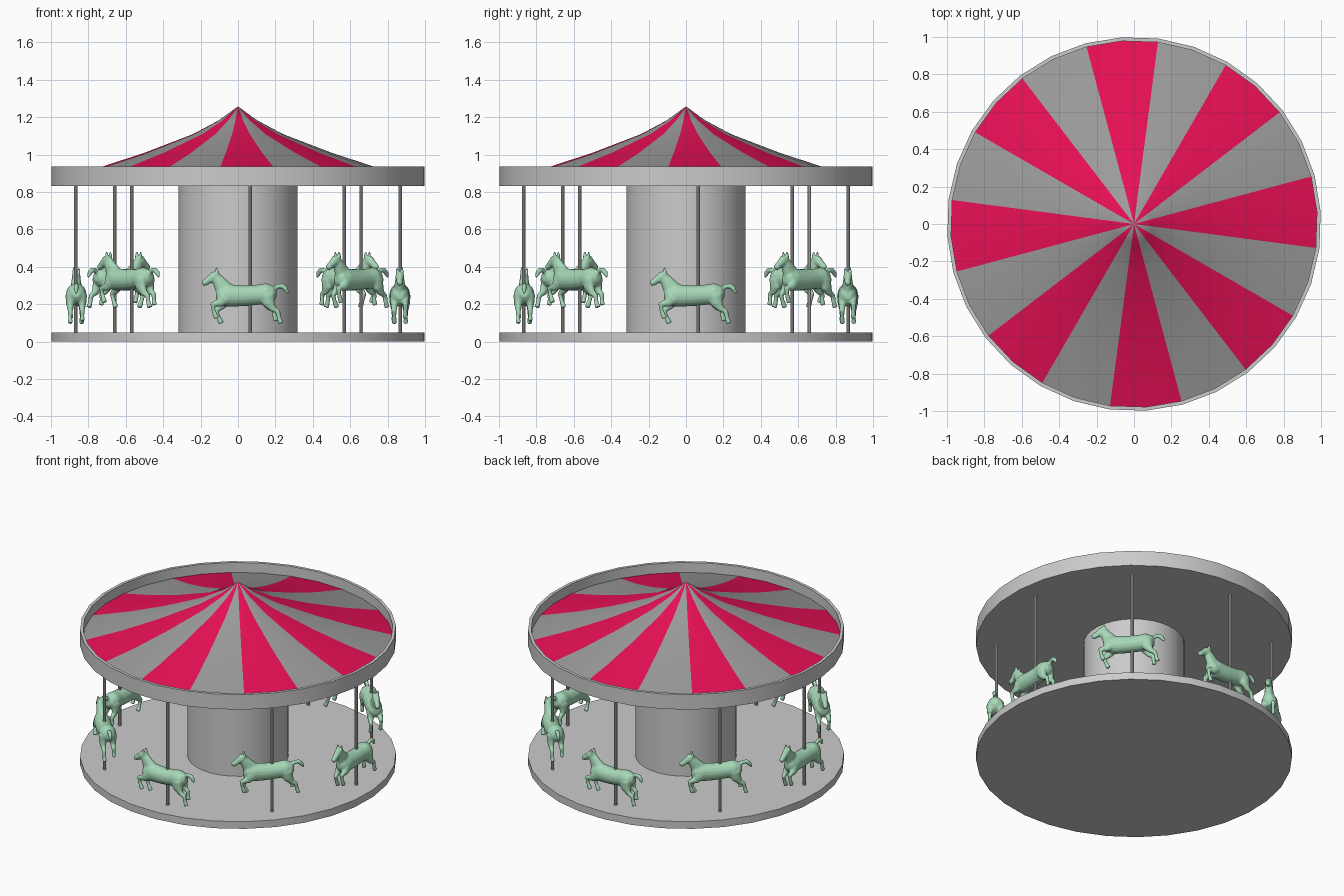
import bpy, bmesh
from math import radians, sin, cos, pi
from mathutils import Vector

if "Cube" in bpy.data.objects:
    bpy.data.objects.remove(bpy.data.objects["Cube"])

SIDES, TURN = 32, radians(-7.5)


def material(name, rgb):
    m = bpy.data.materials.new(name)
    m.diffuse_color = (*rgb, 1)
    m.use_nodes = True
    m.node_tree.nodes["Principled BSDF"].inputs["Base Color"].default_value = m.diffuse_color
    return m


def finish(name, bm, angle=35):
    bmesh.ops.recalc_face_normals(bm, faces=bm.faces)
    me = bpy.data.meshes.new(name)
    bm.to_mesh(me)
    bm.free()
    me.shade_smooth()
    me.set_sharp_from_angle(angle=radians(angle))
    ob = bpy.data.objects.new(name, me)
    bpy.context.collection.objects.link(ob)
    return ob


def lathe(name, profile, sides=SIDES, center=(0, 0), stripes=False):
    """Revolve (radius, z) points around a vertical axis."""
    bm = bmesh.new()
    rings = []
    for r, z in profile:
        if r == 0:
            rings.append([bm.verts.new((*center, z))] * sides)
        else:
            rings.append([bm.verts.new((center[0] + r * cos(TURN + 2 * pi * k / sides),
                                        center[1] + r * sin(TURN + 2 * pi * k / sides), z))
                          for k in range(sides)])
    for a, b in zip(rings, rings[1:]):
        for k in range(sides):
            j = (k + 1) % sides
            corners = list(dict.fromkeys((a[k], a[j], b[j], b[k])))
            f = bm.faces.new(corners)
            if stripes and (k // 2) % 2 == 0:
                f.material_index = 1
    return finish(name, bm)


def tube(bm, pts, y=0, n=12):
    """Loft of oval rings along a side-view path: (x, z, depth radius, width radius)."""
    rings = []
    for i, (x, z, r, w) in enumerate(pts):
        p, q = pts[max(i - 1, 0)], pts[min(i + 1, len(pts) - 1)]
        t = Vector((q[0] - p[0], 0, q[1] - p[1])).normalized()
        up = t.cross(Vector((0, 1, 0)))
        c = Vector((x, y, z))
        rings.append([bm.verts.new(c + up * r * cos(2 * pi * k / n)
                                   + Vector((0, w * sin(2 * pi * k / n), 0)))
                      for k in range(n)])
    for a, b in zip(rings, rings[1:]):
        for k in range(n):
            j = (k + 1) % n
            bm.faces.new((a[k], a[j], b[j], b[k]))
    bm.faces.new(rings[0])
    bm.faces.new(rings[-1])


grey = material("grey", (0.33, 0.33, 0.33))
red = material("red", (0.8, 0.005, 0.09))
green = material("pale_green", (0.38, 0.68, 0.47))

# platform, centre drum, canopy rim with flat ceiling
lathe("platform", [(0, 0), (1, 0), (1, 0.05), (0, 0.05)])
lathe("center_drum", [(0, 0.05), (0.32, 0.05), (0.32, 0.835), (0, 0.835)])
lathe("canopy_rim", [(0, 0.832), (1, 0.832), (1, 0.937), (0.98, 0.937), (0.98, 0.86)])

# striped swooping roof
roof = lathe("striped_roof", [(0.98, 0.868), (0.73, 0.935), (0.5, 1.01), (0.24, 1.11),
                              (0.1, 1.185), (0, 1.258)], stripes=True)
roof.data.materials.append(grey)
roof.data.materials.append(red)

# horse, built at the front of the platform facing -x
Y = -0.865
bm = bmesh.new()
# body
tube(bm, [(-0.118, 0.25, 0.022, 0.022), (-0.1, 0.25, 0.046, 0.04), (-0.055, 0.247, 0.06, 0.052),
          (0.03, 0.245, 0.056, 0.052), (0.1, 0.25, 0.054, 0.05), (0.155, 0.257, 0.056, 0.055),
          (0.19, 0.257, 0.042, 0.042), (0.206, 0.258, 0.02, 0.02)], Y, 16)
# neck
tube(bm, [(-0.05, 0.255, 0.05, 0.038), (-0.085, 0.295, 0.044, 0.03),
          (-0.11, 0.335, 0.032, 0.024), (-0.122, 0.366, 0.016, 0.016)], Y)
# head
tube(bm, [(-0.1, 0.362, 0.016, 0.016), (-0.127, 0.349, 0.029, 0.024),
          (-0.158, 0.328, 0.02, 0.018), (-0.183, 0.311, 0.017, 0.016),
          (-0.19, 0.306, 0.01, 0.01)], Y)
# ears
for s in (-1, 1):
    tube(bm, [(-0.113, 0.36, 0.012, 0.009), (-0.113, 0.378, 0.01, 0.008),
              (-0.116, 0.396, 0.005, 0.004)], Y + s * 0.014, 8)
# tail
tube(bm, [(0.19, 0.278, 0.012, 0.012), (0.214, 0.297, 0.013, 0.012), (0.237, 0.298, 0.015, 0.014),
          (0.256, 0.282, 0.014, 0.012), (0.268, 0.258, 0.006, 0.006)], Y)
# forelegs: one reaching, one folded lower
tube(bm, [(-0.07, 0.235, 0.036, 0.022), (-0.098, 0.207, 0.024, 0.018), (-0.137, 0.198, 0.015, 0.014),
          (-0.13, 0.165, 0.011, 0.011), (-0.122, 0.142, 0.014, 0.013),
          (-0.113, 0.125, 0.015, 0.014)], Y - 0.03)
tube(bm, [(-0.065, 0.23, 0.036, 0.022), (-0.09, 0.19, 0.023, 0.018), (-0.117, 0.166, 0.015, 0.014),
          (-0.106, 0.135, 0.011, 0.011), (-0.097, 0.115, 0.014, 0.013),
          (-0.088, 0.098, 0.015, 0.014)], Y + 0.03)
# hind legs: pushing back
for s, dx, dz in ((-1, 0.01, 0), (1, -0.018, 0.012)):
    tube(bm, [(x + dx * i / 5, z + dz * i / 5, r, w) for i, (x, z, r, w) in enumerate(
        [(0.155, 0.25, 0.042, 0.026), (0.162, 0.207, 0.034, 0.023), (0.183, 0.175, 0.019, 0.016),
         (0.208, 0.16, 0.014, 0.013), (0.211, 0.127, 0.012, 0.011),
         (0.22, 0.098, 0.015, 0.014)])], Y + s * 0.032)
horse = finish("horse", bm, 180)
horse.data.materials.append(green)

# ring of eight horses at alternating heights, each with its pole
for k in range(8):
    a = radians(45 * k)
    ob = horse
    if k:
        ob = bpy.data.objects.new("horse", horse.data)
        bpy.context.collection.objects.link(ob)
    ob.rotation_euler.z = a
    ob.location.z = 0.085 * (k % 2)
    fuse = ob.modifiers.new("fuse", 'REMESH')
    fuse.mode = 'VOXEL'
    fuse.voxel_size = 0.006
    fuse.use_smooth_shade = True
    soft = ob.modifiers.new("soften", 'SMOOTH')
    soft.factor = 0.5
    soft.iterations = 3
    px, py = 0.065, -0.868
    lathe("pole", [(0, 0.045), (0.01, 0.045), (0.01, 0.84), (0, 0.84)], 10,
          (px * cos(a) - py * sin(a), px * sin(a) + py * cos(a)))
